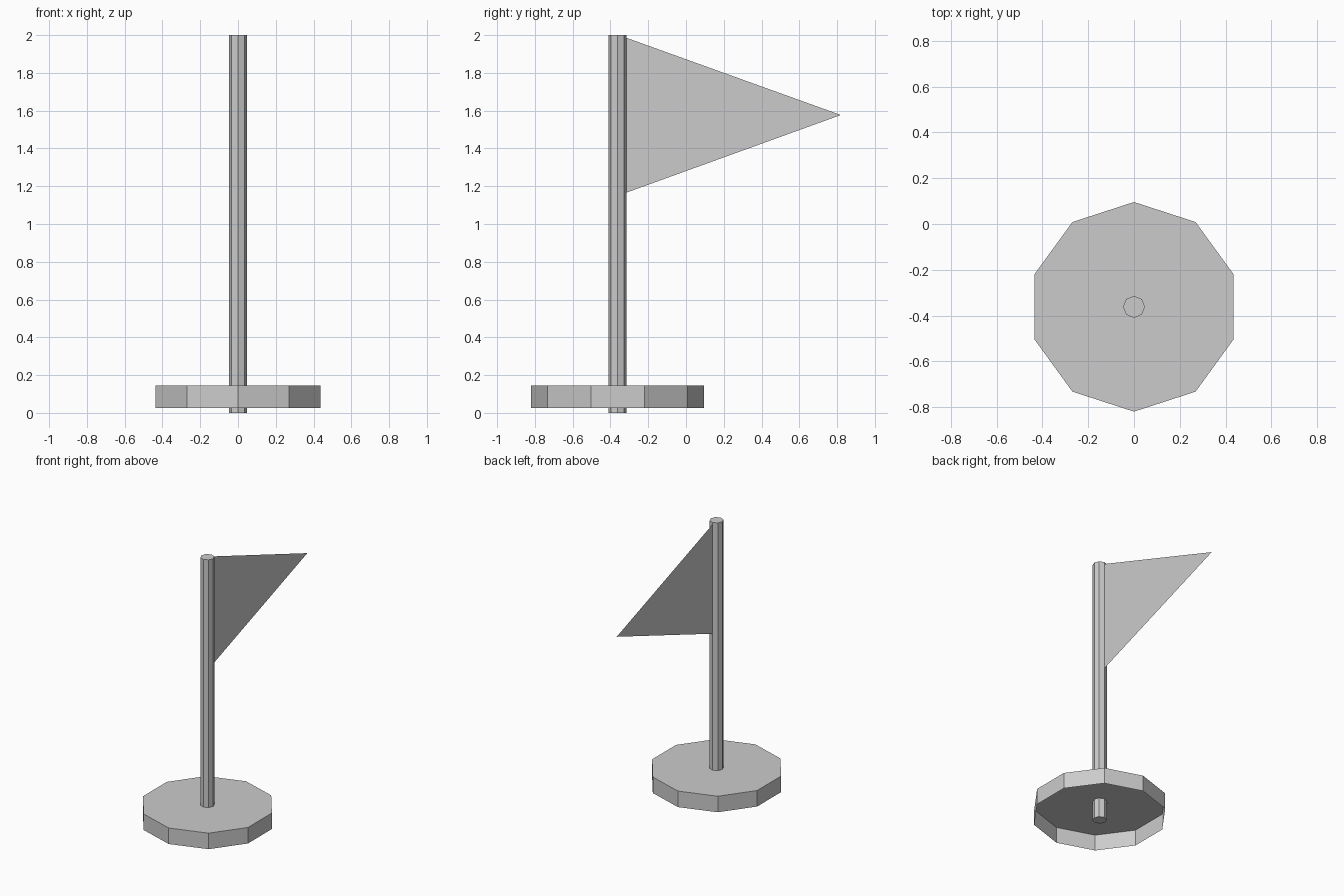
import bpy, bmesh

if "Cube" in bpy.data.objects:
    bpy.data.objects.remove(bpy.data.objects["Cube"])

AXIS_Y = -0.362  # the pole and base share this centre line


def make_object(name, bm):
    mesh = bpy.data.meshes.new(name)
    bm.to_mesh(mesh)
    bm.free()
    obj = bpy.data.objects.new(name, mesh)
    bpy.context.collection.objects.link(obj)
    return obj


def prism(name, sides, radius, z0, z1, open_bottom=False):
    bm = bmesh.new()
    bmesh.ops.create_cone(bm, cap_ends=True, segments=sides,
                          radius1=radius, radius2=radius, depth=z1 - z0)
    bm.normal_update()
    if open_bottom:
        under = [f for f in bm.faces if f.normal.z < -0.9]
        bmesh.ops.delete(bm, geom=under, context='FACES_ONLY')
    obj = make_object(name, bm)
    obj.location = (0, AXIS_Y, (z0 + z1) / 2)
    return obj


# Octagonal pole
prism("pole", 8, 0.048, 0.0, 2.0)

# Ten-sided base, hollow underneath
prism("base", 10, 0.458, 0.025, 0.145, open_bottom=True)

# Thin triangular pennant
bm = bmesh.new()
corners = [(0, -0.316, 1.986), (0, -0.316, 1.166), (0, 0.82, 1.577)]
bm.faces.new([bm.verts.new(c) for c in corners])
make_object("pennant", bm)
